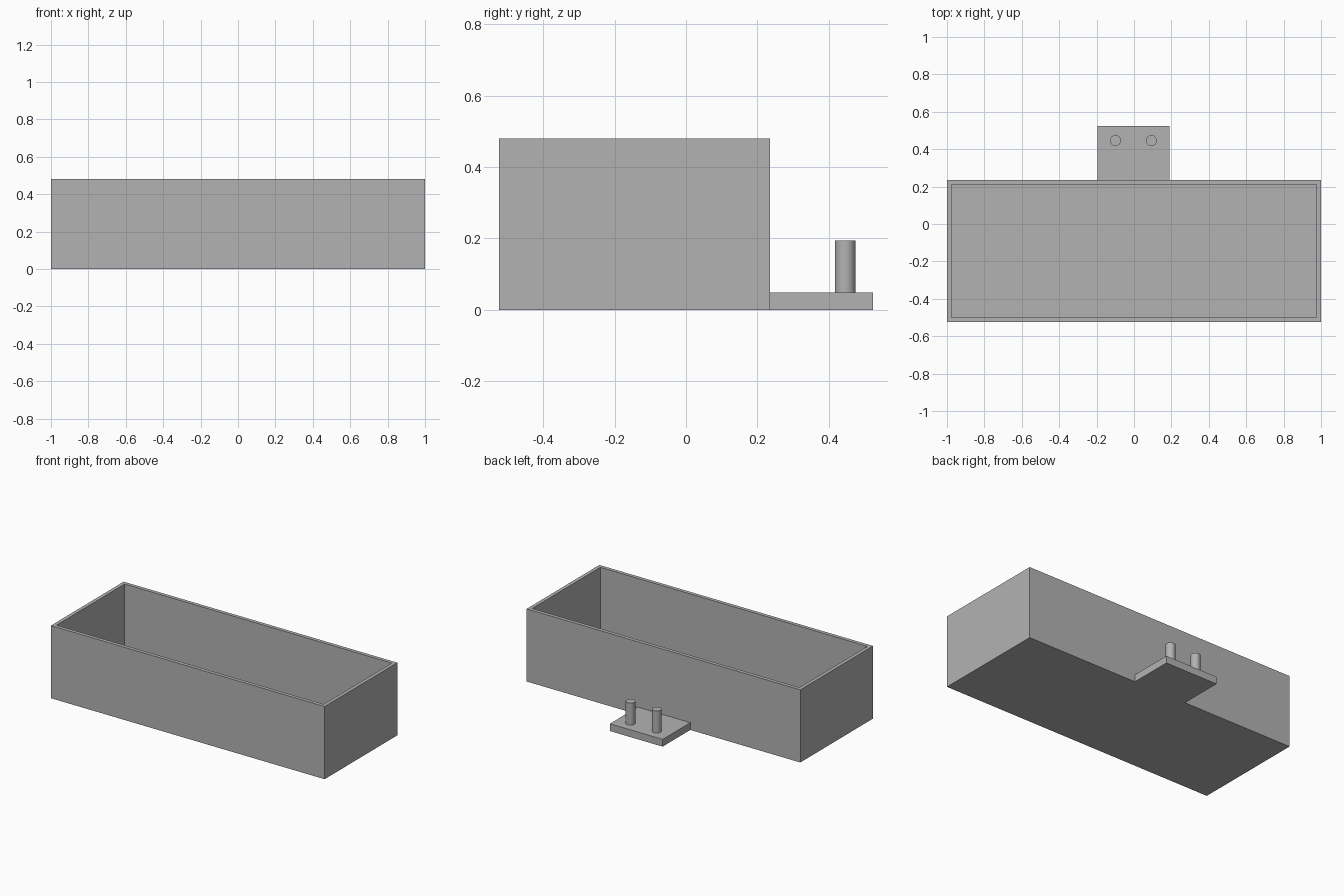
import bpy
import bmesh
from mathutils import Matrix, Vector

cube = bpy.data.objects.get("Cube")
if cube:
    bpy.data.objects.remove(cube, do_unlink=True)

# Single plain grey
grey = bpy.data.materials.new("plain_grey")
grey.use_nodes = True
colour = (0.45, 0.45, 0.45, 1)
grey.diffuse_color = colour
grey.node_tree.nodes["Principled BSDF"].inputs["Base Color"].default_value = colour

HEIGHT, WALL, FLOOR = 0.48, 0.034, 0.04
FRONT, BACK, TAB_BACK = -0.524, 0.235, 0.524
TAB_TOP, PIN_TOP = 0.048, 0.194
TAB_X = -0.003


def make_object(name, bm):
    mesh = bpy.data.meshes.new(name)
    bm.to_mesh(mesh)
    bm.free()
    mesh.materials.append(grey)
    obj = bpy.data.objects.new(name, mesh)
    bpy.context.collection.objects.link(obj)
    return obj


def block(low, high):
    low, high = Vector(low), Vector(high)
    bm = bmesh.new()
    place = Matrix.Translation((low + high) / 2) @ Matrix.Diagonal((*(high - low), 1))
    bmesh.ops.create_cube(bm, size=1, matrix=place)
    return bm


# Open tray: inset the top face for the rim, then push it down to the floor
bm = block((-1, FRONT, 0), (1, BACK, HEIGHT))
bm.normal_update()
top = max(bm.faces, key=lambda f: f.calc_center_median().z)
bmesh.ops.inset_region(bm, faces=[top], thickness=WALL)
inner = bmesh.ops.extrude_discrete_faces(bm, faces=[top])["faces"][0]
bmesh.ops.translate(bm, verts=inner.verts, vec=(0, 0, FLOOR - HEIGHT))
bmesh.ops.recalc_face_normals(bm, faces=bm.faces)
make_object("tray", bm)

# Flat tab behind the tray
make_object("back_tab", block((TAB_X - 0.193, BACK, 0), (TAB_X + 0.193, TAB_BACK, TAB_TOP)))

# Two upright pins on the tab
for name, side in (("left_pin", 1), ("right_pin", -1)):
    bm = bmesh.new()
    centre = (TAB_X + side * 0.096, 0.446, (TAB_TOP + PIN_TOP) / 2)
    bmesh.ops.create_cone(bm, cap_ends=True, segments=24, radius1=0.029, radius2=0.029,
                          depth=PIN_TOP - TAB_TOP, matrix=Matrix.Translation(centre))
    for face in bm.faces:
        face.smooth = len(face.verts) == 4
    for edge in bm.edges:
        edge.smooth = all(len(f.verts) == 4 for f in edge.link_faces)
    make_object(name, bm)
